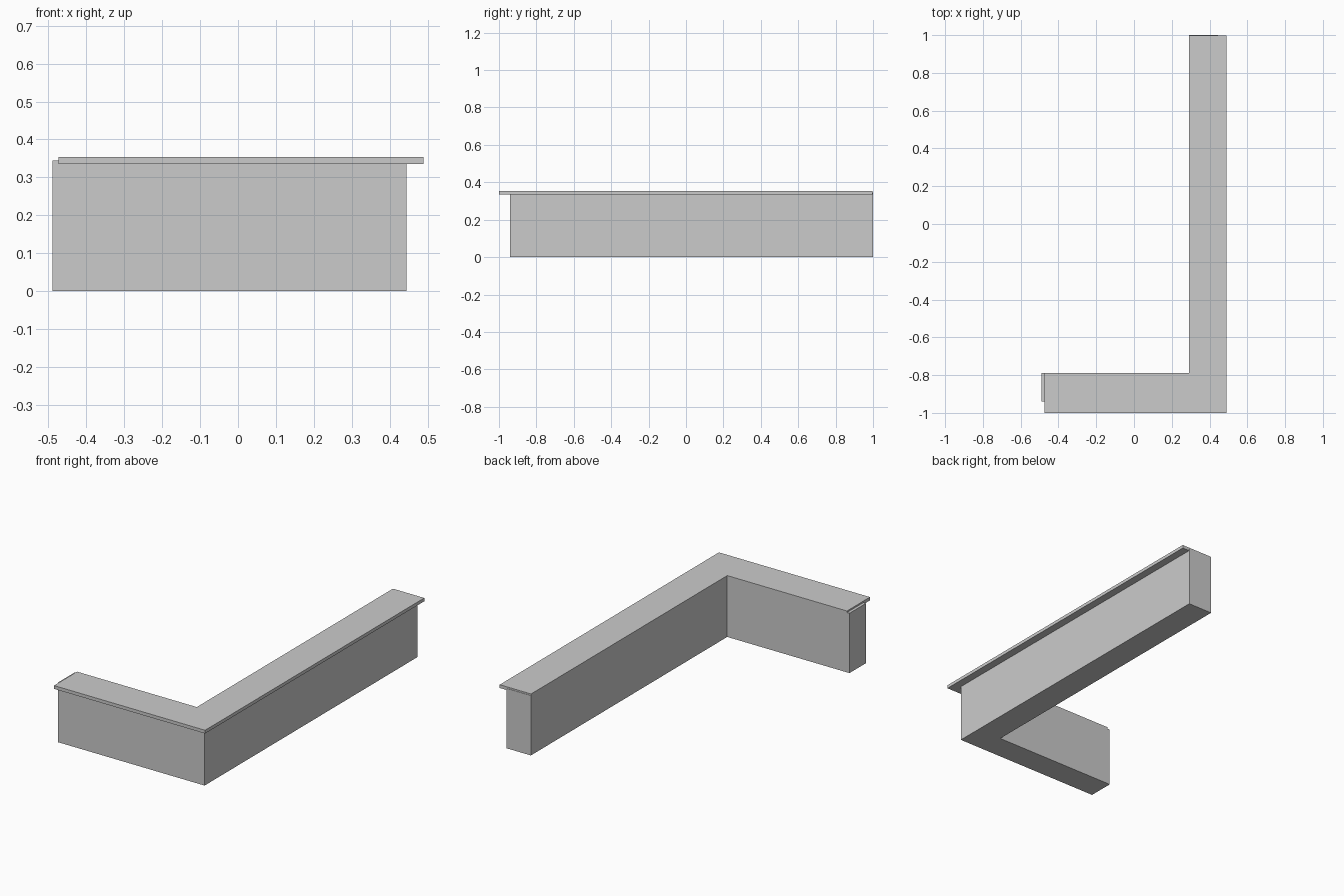
import bpy
import bmesh

if "Cube" in bpy.data.objects:
    bpy.data.objects.remove(bpy.data.objects["Cube"])


def box(name, x, y, z):
    """Box from (min, max) ranges on each axis."""
    bm = bmesh.new()
    bmesh.ops.create_cube(bm, size=1)
    for v in bm.verts:
        v.co = [r[0] if c < 0 else r[1] for c, r in zip(v.co, (x, y, z))]
    mesh = bpy.data.meshes.new(name)
    bm.to_mesh(mesh)
    bm.free()
    obj = bpy.data.objects.new(name, mesh)
    bpy.context.collection.objects.link(obj)
    return obj


BASE_Z = (0, 0.345)
TOP_Z = (0.335, 0.354)
CORNER_Y = -0.79   # where the two legs of the L meet

# Counter bodies, set back under the outer edge of the top
box("short_counter_body", (-0.49, 0.445), (-0.94, CORNER_Y), BASE_Z)
box("long_counter_body", (0.29, 0.445), (CORNER_Y, 1.0), BASE_Z)

# Countertop slabs overhanging the front and right sides
box("short_countertop", (-0.474, 0.49), (-1.0, CORNER_Y), TOP_Z)
box("long_countertop", (0.29, 0.49), (CORNER_Y, 0.998), TOP_Z)
